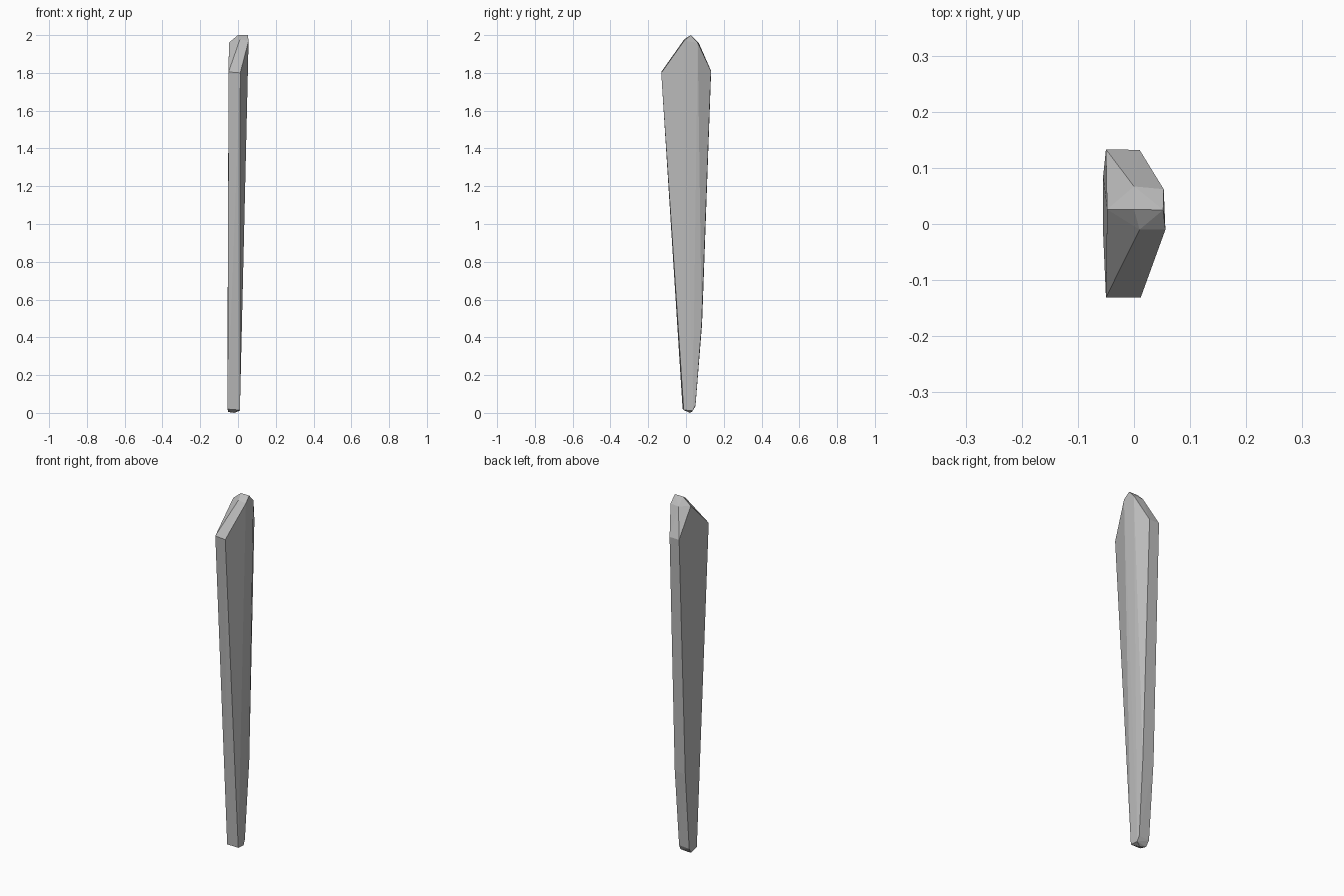
import bpy, bmesh
from math import radians

cube = bpy.data.objects.get("Cube")
if cube:
    bpy.data.objects.remove(cube, do_unlink=True)

# Single plain material
grey = bpy.data.materials.new("stone_grey")
grey.use_nodes = True
colour = (0.5, 0.5, 0.5, 1)
grey.diffuse_color = colour
grey.node_tree.nodes["Principled BSDF"].inputs["Base Color"].default_value = colour

# Chipped, blunt foot
foot = [(-0.055, -0.018, 0.02), (0.01, -0.012, 0.015), (0.01, 0.036, 0.012),
        (-0.052, 0.03, 0.005), (-0.02, 0.02, 0.0), (-0.055, 0.05, 0.035), (0.008, 0.05, 0.04)]

# Bend low on the back face
back_bend = [(-0.055, 0.085, 0.47), (0.012, 0.083, 0.47)]

# Wide shoulders
shoulders = [(-0.05, -0.131, 1.805), (0.012, -0.131, 1.80),
             (-0.05, 0.133, 1.81), (0.01, 0.132, 1.81)]

# Faceted tip with a cross ridge
tip = [(-0.048, 0.026, 1.96), (0.0, 0.026, 2.0), (0.052, 0.025, 2.0),
       (0.01, -0.01, 1.977), (0.056, -0.01, 1.97),
       (0.0, 0.067, 1.96), (0.053, 0.062, 1.96)]

# The shard is one convex, flat-faced body around those corners
bm = bmesh.new()
for corner in foot + back_bend + shoulders + tip:
    bm.verts.new(corner)
result = bmesh.ops.convex_hull(bm, input=bm.verts[:])
loose = [v for v in bm.verts if not v.link_faces]
bmesh.ops.delete(bm, geom=loose, context="VERTS")
bmesh.ops.dissolve_limit(bm, angle_limit=radians(1), verts=bm.verts[:], edges=bm.edges[:])
bmesh.ops.recalc_face_normals(bm, faces=bm.faces[:])

mesh = bpy.data.meshes.new("stone_shard")
bm.to_mesh(mesh)
bm.free()
mesh.materials.append(grey)
shard = bpy.data.objects.new("stone_shard", mesh)
bpy.context.collection.objects.link(shard)
